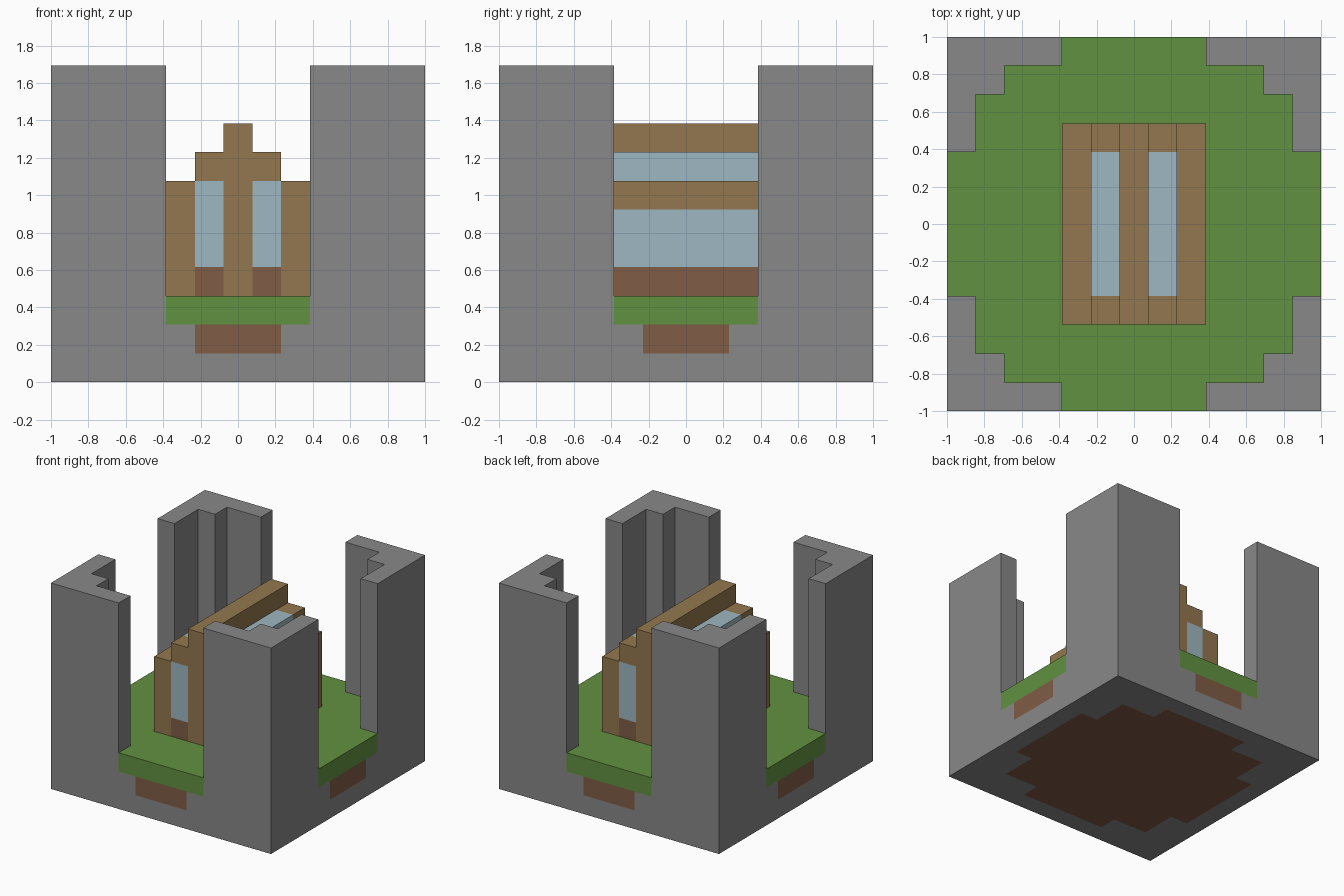
import bpy
import bmesh

UNIT = 2 / 13  # edge of one building block


def material(name, rgb):
    linear = [(c / 255 / 12.92 if c < 11 else ((c / 255 + 0.055) / 1.055) ** 2.4) for c in rgb]
    mat = bpy.data.materials.new(name)
    mat.use_nodes = True
    mat.diffuse_color = (*linear, 1)
    bsdf = next(n for n in mat.node_tree.nodes if n.type == 'BSDF_PRINCIPLED')
    bsdf.inputs["Base Color"].default_value = (*linear, 1)
    bsdf.inputs["Roughness"].default_value = 0.9
    return mat


def prism(name, outline, bottom, top, mat):
    """Extrude an outline drawn in one quadrant, then mirror it in x and y."""
    bm = bmesh.new()
    face = bm.faces.new([bm.verts.new((x * UNIT, y * UNIT, bottom * UNIT)) for x, y in outline])
    extruded = bmesh.ops.extrude_face_region(bm, geom=[face], use_keep_orig=True)["geom"]
    verts = [v for v in extruded if isinstance(v, bmesh.types.BMVert)]
    bmesh.ops.translate(bm, verts=verts, vec=(0, 0, (top - bottom) * UNIT))
    bmesh.ops.recalc_face_normals(bm, faces=bm.faces)
    # Open the walls on the mirror planes so the halves join cleanly
    seams = [f for f in bm.faces
             if any(all(abs(v.co[axis]) < 1e-5 for v in f.verts) for axis in (0, 1))]
    bmesh.ops.delete(bm, geom=seams, context='FACES')
    mesh = bpy.data.meshes.new(name)
    bm.to_mesh(mesh)
    bm.free()
    mesh.materials.append(mat)
    obj = bpy.data.objects.new(name, mesh)
    bpy.context.collection.objects.link(obj)
    mirror = obj.modifiers.new("Mirror", 'MIRROR')
    mirror.use_axis = (True, True, False)
    mirror.merge_threshold = 0.0005
    return obj


def block(name, x0, x1, y0, y1, bottom, top, mat):
    return prism(name, [(x0, y0), (x1, y0), (x1, y1), (x0, y1)], bottom, top, mat)


def filled_and_corner(steps):
    """Outlines inside and outside a stepped curve running from +x round to +y."""
    a, b = steps[0], steps[-1]
    inside = [(0, 0)] + ([(a[0], 0)] if a[1] else []) + steps + ([(0, b[1])] if b[0] else [])
    return inside, steps + [(b[0], EDGE), (EDGE, EDGE), (EDGE, a[1])]


cube = bpy.data.objects.get("Cube")
if cube:
    bpy.data.objects.remove(cube, do_unlink=True)

stone = material("stone grey", (136, 136, 136))
grass = material("grass green", (97, 145, 64))
wood = material("wood tan", (147, 119, 78))
glass = material("glass pale blue", (158, 183, 193))
soil = material("soil brown", (128, 92, 70))

EDGE = 6.5

# Bottom layer: soil disc inside a stone frame
disc = [(5.5, 0), (5.5, 2.5), (4.5, 2.5), (4.5, 4.5), (2.5, 4.5), (2.5, 5.5), (0, 5.5)]
inside, corner = filled_and_corner(disc)
prism("soil_bottom", inside, 0, 1, soil)
prism("stone_frame", corner, 0, 1, stone)

# Second layer: soil reaching the four sides between stone corners
ring = [(EDGE, 1.5), (5.5, 1.5), (5.5, 4.5), (4.5, 4.5), (4.5, 5.5), (1.5, 5.5), (1.5, EDGE)]
inside, corner = filled_and_corner(ring[:-1] + [(1.5, EDGE)])
prism("soil_middle", inside, 1, 2, soil)
prism("stone_corners", corner[:-3] + [(EDGE, EDGE)], 1, 2, stone)

# Round lawn and the four tall corner towers
ring = [(EDGE, 2.5), (5.5, 2.5), (5.5, 4.5), (4.5, 4.5), (4.5, 5.5), (2.5, 5.5), (2.5, EDGE)]
inside, corner = filled_and_corner(ring)
prism("lawn", inside, 2, 3, grass)
prism("corner_towers", corner[:-3] + [(EDGE, EDGE)], 2, 11, stone)

# House: central ridge wall and corner posts
block("ridge_wall", 0, 0.5, 0, 3.5, 3, 9, wood)
block("corner_posts", 1.5, 2.5, 2.5, 3.5, 3, 7, wood)

# House: front and back windows
block("end_sills", 0.5, 1.5, 2.5, 3.5, 3, 4, soil)
block("end_windows", 0.5, 1.5, 2.5, 3.5, 4, 7, glass)
block("gables", 0.5, 1.5, 2.5, 3.5, 7, 8, wood)

# House: long sides and roof glazing
block("side_sills", 1.5, 2.5, 0, 2.5, 3, 4, soil)
block("side_windows", 1.5, 2.5, 0, 2.5, 4, 6, glass)
block("eaves", 1.5, 2.5, 0, 2.5, 6, 7, wood)
block("skylights", 0.5, 1.5, 0, 2.5, 7, 8, glass)
